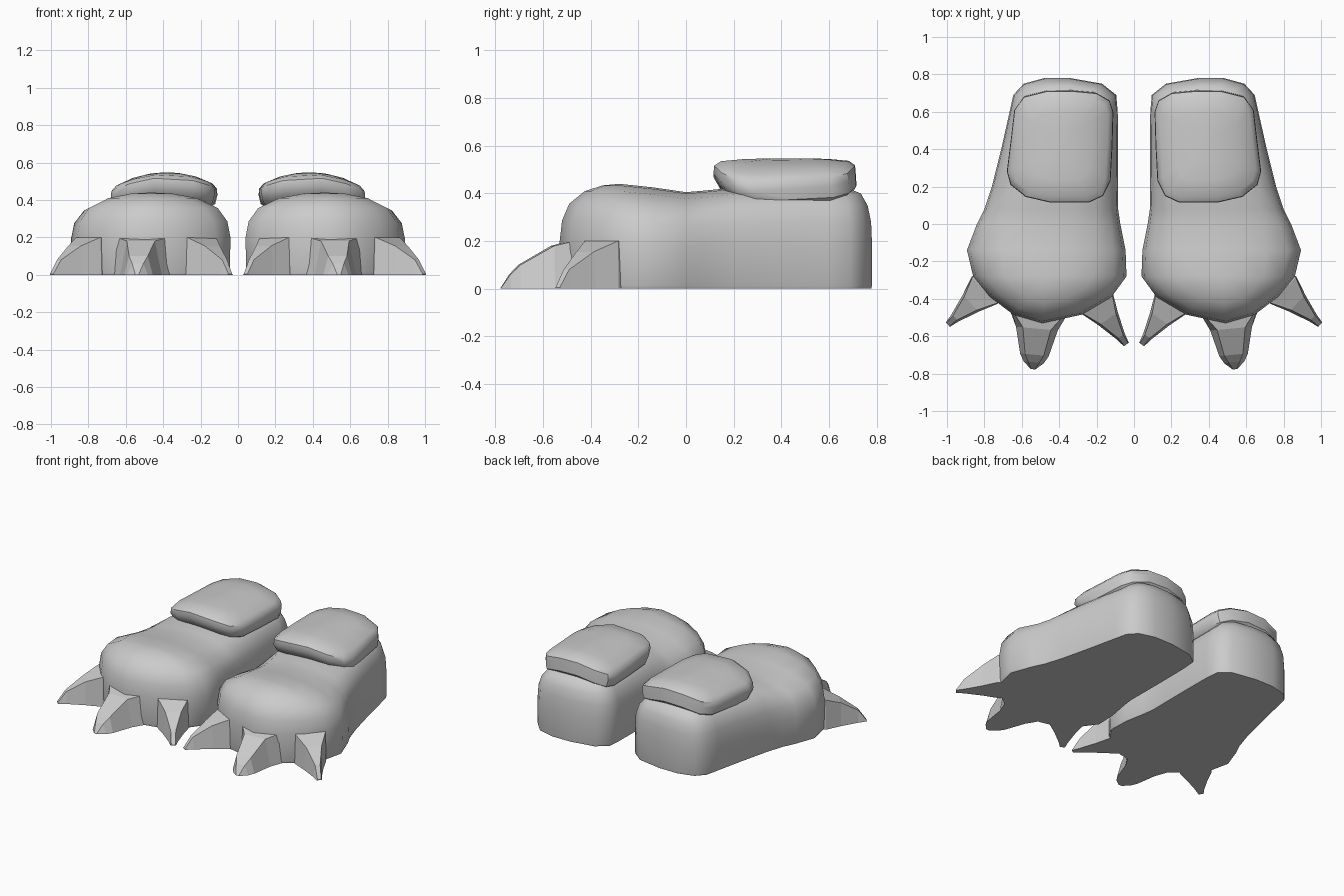
import bpy, bmesh, math
from mathutils import Vector

if "Cube" in bpy.data.objects:
    bpy.data.objects.remove(bpy.data.objects["Cube"])

grey = bpy.data.materials.new("plush_grey")
grey.diffuse_color = (0.6, 0.6, 0.6, 1)
grey.use_nodes = True
grey.node_tree.nodes["Principled BSDF"].inputs["Base Color"].default_value = grey.diffuse_color


def lerp(table, t):
    """Piecewise linear lookup in sorted (key, value) pairs."""
    if t <= table[0][0]:
        return table[0][1]
    for (a, va), (b, vb) in zip(table, table[1:]):
        if t <= b:
            return va + (vb - va) * (t - a) / (b - a)
    return table[-1][1]


def loft(name, rings, angle=None):
    """Skin closed rings, cap both ends, mirror to the other foot."""
    bm = bmesh.new()
    loops = [[bm.verts.new(p) for p in r] for r in rings]
    n = len(loops[0])
    for a, b in zip(loops, loops[1:]):
        for i in range(n):
            j = (i + 1) % n
            bm.faces.new((a[i], a[j], b[j], b[i]))
    bm.faces.new(loops[0][::-1])
    if (Vector(rings[-1][0]) - Vector(rings[-1][n // 2])).length > 1e-4 and n == 4:
        bm.faces.new(loops[-1])
    bmesh.ops.remove_doubles(bm, verts=bm.verts, dist=0.0005)
    bmesh.ops.recalc_face_normals(bm, faces=bm.faces)
    me = bpy.data.meshes.new(name)
    bm.to_mesh(me)
    bm.free()
    me.materials.append(grey)
    ob = bpy.data.objects.new(name, me)
    bpy.context.collection.objects.link(ob)
    ob.modifiers.new("other_foot", 'MIRROR').use_mirror_merge = False
    if angle:
        bpy.ops.object.select_all(action='DESELECT')
        ob.select_set(True)
        bpy.context.view_layer.objects.active = ob
        bpy.ops.object.shade_smooth_by_angle(angle=math.radians(angle))
    return ob


# Slipper body: sole outline as (y, inner x, outer x), domed towards a spine
stations = [(.78, .34, .48), (.75, .17, .59), (.69, .095, .645), (.6, .087, .665),
            (.4, .085, .71), (.2, .085, .76), (.08, .085, .80), (0, .073, .84),
            (-.14, .045, .893), (-.28, .04, .86), (-.39, .12, .77), (-.485, .28, .645)]
outline = ([(xi, y) for y, xi, xo in stations] + [(.49, -.53)]
           + [(xo, y) for y, xi, xo in reversed(stations)])
height = [(-.25, .44), (-.1, .42), (0, .405), (.12, .415), (.25, .43)]
# (toe inset, heel inset, height fraction)
levels = [(.975, .985, 0), (.99, 1, .03), (1, 1, .45), (.96, .98, .65),
          (.84, .9, .81), (.58, .74, .93), (.28, .4, .985), (0, 0, 1)]
body = []
for toe, heel, f in levels:
    ring = []
    for x, y in outline:
        cy = min(max(y, -.28), .6)
        c = Vector((.465 - .09 * (cy + .28) / .88, cy))
        s = lerp([(-.1, toe), (.25, heel)], y)
        p = c + (Vector((x, y)) - c) * s
        ring.append((p.x, p.y, f * lerp(height, p.y)))
    body.append(ring)
loft("slipper_body", body, 50)

# Padded ankle cuff: rounded outline, top arched across the foot
cuff_outline = [(.11, .6), (.13, .66), (.2, .70), (.33, .712), (.47, .71), (.59, .68),
                (.64, .61), (.66, .44), (.68, .28), (.66, .21), (.58, .145), (.45, .115),
                (.24, .115), (.165, .15), (.125, .23), (.115, .42)]
cuff_levels = [(.84, .35), (.88, .41), (.96, .435), (1, .485), (.99, .52),
               (.9, .538), (.6, .545), (.3, .547), (0, .547)]
cuff = []
for s, z in cuff_levels:
    ring = []
    for x, y in cuff_outline:
        px, py = .39 + (x - .39) * s, .42 + (y - .42) * s
        if z < .45:
            py += .015
        ring.append((px, py, z - .07 * ((px - .38) / .29) ** 2))
    cuff.append(ring)
loft("ankle_cuff", cuff, 40)


def claw(name, base, tip, sections):
    """Tapered claw; sections are (distance, half width, top half width, top z)."""
    base, tip = Vector(base), Vector(tip)
    d = (tip - base).normalized()
    side = Vector((-d.y, d.x))
    rings = []
    for t, w, wt, z in sections:
        c = base + d * t
        rings.append([(*(c + side * w), 0), (*(c - side * w), 0),
                      (*(c - side * wt), z), (*(c + side * wt), z)])
    loft(name, rings)


# Claws around the toe
side_claw = [(-.1, .09, .09, .20), (0, .1, .095, .20), (.1, .062, .05, .155),
             (.215, .027, .016, .08), (.268, .016, .012, .005)]
claw("outer_claw", (.80, -.355), (.99, -.533), side_claw)
claw("inner_claw", (.195, -.425), (.037, -.65), side_claw)
claw("middle_claw", (.51, -.46), (.54, -.78),
     [(-.08, .16, .15, .22), (0, .16, .15, .205), (.1, .112, .075, .18),
      (.24, .077, .05, .10), (.28, .055, .03, .06), (.318, .012, .01, .004)])
